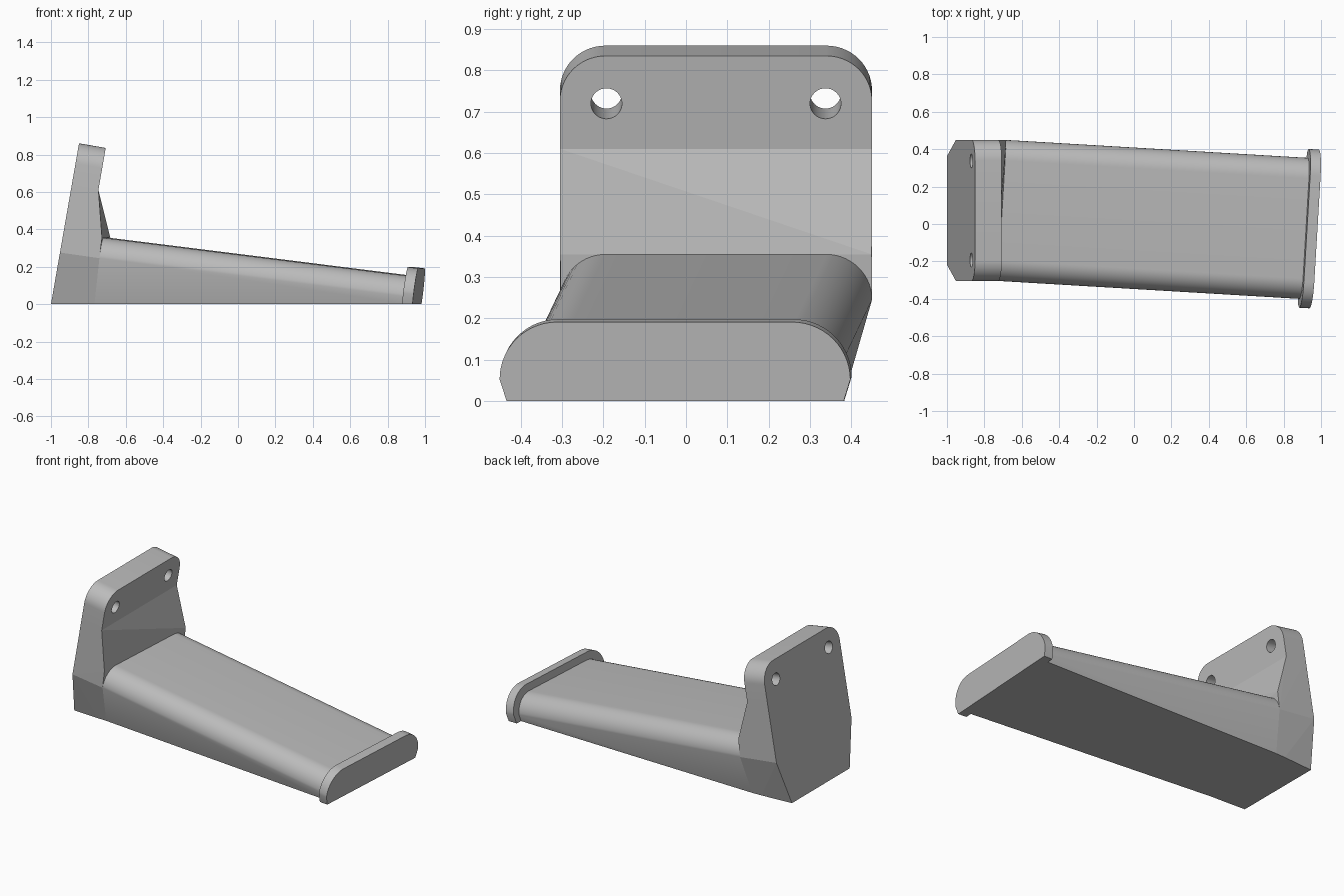
import bpy, bmesh
from math import pi, sin, cos, atan, radians
from mathutils import Vector, Matrix

if "Cube" in bpy.data.objects:
    bpy.data.objects.remove(bpy.data.objects["Cube"])

GREY = (0.5, 0.5, 0.5, 1)
mat = bpy.data.materials.new("plain_grey")
mat.use_nodes = True
mat.diffuse_color = GREY
mat.node_tree.nodes["Principled BSDF"].inputs["Base Color"].default_value = GREY

# Local frames (across, up, forward, origin) for the leaning wall plate and the drooping arm
LEAN, DROOP, TURN = atan(0.15 / 0.86), atan(0.125), radians(3.4)
MID = 0.0725          # middle of the wall plate in y
HALF = 0.3775         # half width of plate and arm
ROUND = 0.11          # corner radius of plate and arm
THICK, KINK = 0.145, 0.645


def frame(origin, droop, turn):
    m = (Matrix.Translation(origin) @ Matrix.Rotation(-turn, 4, 'Z')
         @ Matrix.Rotation(droop, 4, 'Y'))
    # local x = across (world y), local y = up, local z = forward (world x)
    axes = Matrix(((0, 0, 1, 0), (1, 0, 0, 0), (0, 1, 0, 0), (0, 0, 0, 1)))
    return m @ axes


PLATE = frame((-1, MID, 0), LEAN, 0)
ARM = frame((-0.705, MID, 0.355), DROOP, TURN)


def finish(name, bm, cut_floor=True):
    if cut_floor:
        geom = bm.verts[:] + bm.edges[:] + bm.faces[:]
        cut = bmesh.ops.bisect_plane(bm, geom=geom, plane_co=(0, 0, 0),
                                     plane_no=(0, 0, -1), clear_outer=True)
        rim = [e for e in cut["geom_cut"] if isinstance(e, bmesh.types.BMEdge)]
        bmesh.ops.edgeloop_fill(bm, edges=rim)
    bmesh.ops.recalc_face_normals(bm, faces=bm.faces[:])
    mesh = bpy.data.meshes.new(name)
    bm.to_mesh(mesh)
    bm.free()
    mesh.materials.append(mat)
    ob = bpy.data.objects.new(name, mesh)
    bpy.context.collection.objects.link(ob)
    bpy.ops.object.select_all(action='DESELECT')
    ob.select_set(True)
    bpy.context.view_layer.objects.active = ob
    return ob


def rounded_top(half, top, radius, foot, foot_half, steps=14):
    """Outline with two rounded upper corners, standing on a foot line."""
    right = [(half - radius + radius * cos(a), top - radius + radius * sin(a))
             for a in (pi / 2 * i / steps for i in range(steps + 1))]
    right.insert(0, (foot_half, foot))
    return right + [(-u, h) for u, h in reversed(right)]


def prism(name, outline, space, start, end, cut_floor=True):
    bm = bmesh.new()
    rings = [[bm.verts.new(space @ Vector((u, h, d))) for u, h in outline]
             for d in (start, end)]
    bm.faces.new(rings[0])
    bm.faces.new(rings[1])
    n = len(outline)
    for i in range(n):
        j = (i + 1) % n
        bm.faces.new((rings[0][i], rings[0][j], rings[1][j], rings[1][i]))
    return finish(name, bm, cut_floor)


def smooth():
    bpy.ops.object.shade_smooth_by_angle(angle=radians(25))


# Leaning wall plate with two screw holes
plate = prism("wall_plate", rounded_top(HALF, 0.873, ROUND, KINK, HALF),
              PLATE, 0, THICK, False)
for side in (-1, 1):
    bpy.ops.mesh.primitive_cylinder_add(vertices=40, radius=0.0375, depth=0.5)
    cutter = bpy.context.object
    cutter.name = "screw_hole_cutter"
    cutter.hide_render = True
    cutter.matrix_world = PLATE @ Matrix.Translation((side * 0.265, 0.756, THICK / 2))
    bpy.context.view_layer.objects.active = plate
    mod = plate.modifiers.new("screw_hole", 'BOOLEAN')
    mod.operation, mod.solver, mod.object = 'DIFFERENCE', 'EXACT', cutter
    bpy.ops.object.modifier_apply(modifier=mod.name)
    bpy.data.objects.remove(cutter)
bpy.ops.object.select_all(action='DESELECT')
plate.select_set(True)
bpy.context.view_layer.objects.active = plate
smooth()

# Root block: convex gusset between the plate and the arm
bm = bmesh.new()
for side in (-1, 1):
    back = [(HALF, KINK, 0), (HALF, KINK, THICK), (HALF, 0.28, 0), (0.25, -0.13, 0)]
    front = [(HALF, 0, 0), (HALF, -ROUND, 0), (HALF - 0.1, -0.45, 0)]
    for space, points in ((PLATE, back), (ARM, front)):
        for u, h, d in points:
            bm.verts.new(space @ Vector((side * u, h, d)))
bmesh.ops.convex_hull(bm, input=bm.verts[:])
finish("root_block", bm)

# Arm and raised end lip, both cut flat at the floor
prism("arm", rounded_top(HALF, 0, ROUND, -0.45, HALF - 0.1), ARM, 0, 1.66)
smooth()
prism("end_lip", rounded_top(0.425, 0.047, 0.14, -0.3, 0.36), ARM, 1.64, 1.696)
smooth()
